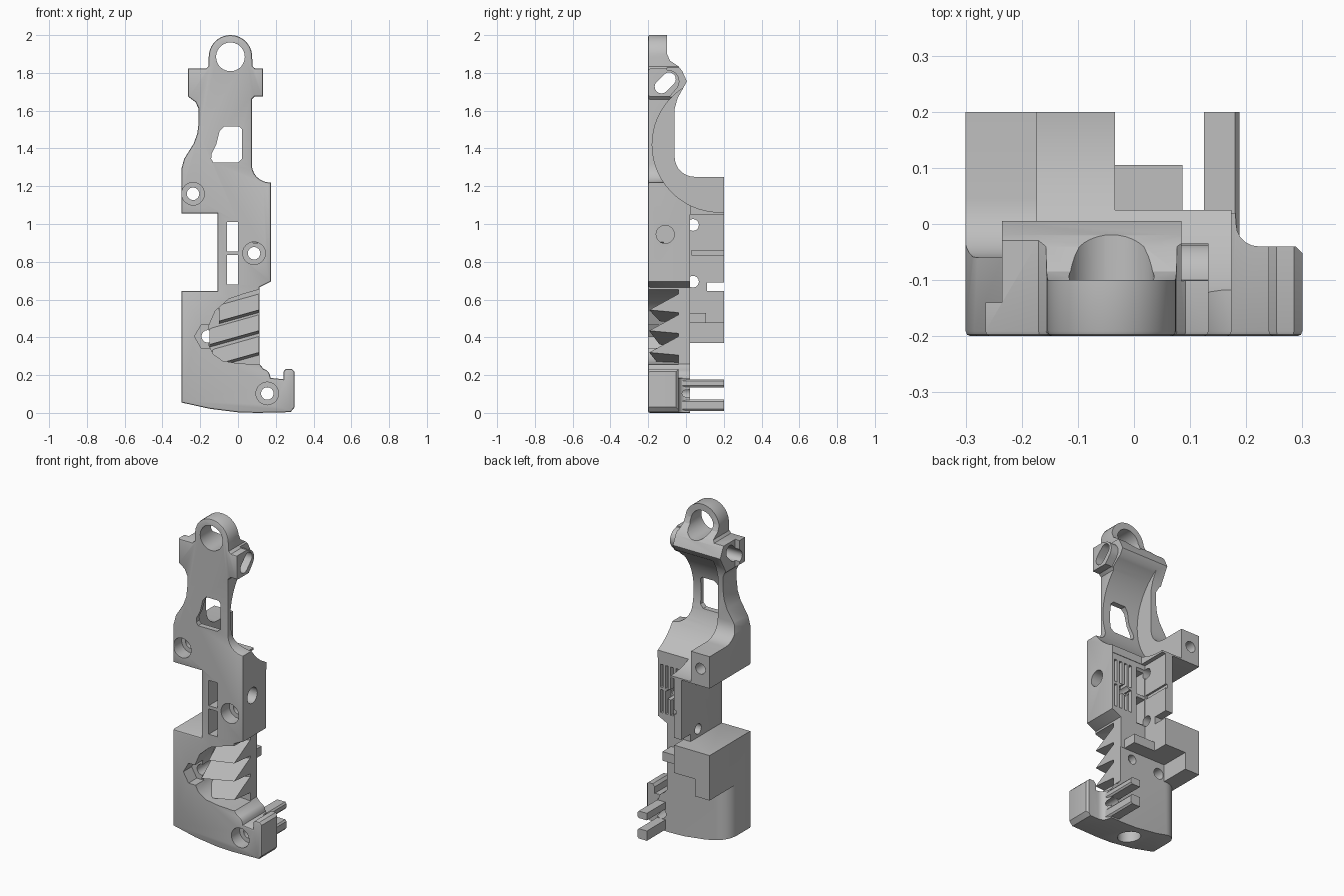
import bpy, bmesh
from math import sin, cos, radians
from mathutils import Vector

if "Cube" in bpy.data.objects:
    bpy.data.objects.remove(bpy.data.objects["Cube"])

grey = bpy.data.materials.new("light grey plastic")
grey.use_nodes = True
COLOUR = (0.52, 0.52, 0.52, 1)
grey.diffuse_color = COLOUR
grey.node_tree.nodes["Principled BSDF"].inputs["Base Color"].default_value = COLOUR


def arc(cu, cv, r, a0, a1, n=10):
    steps = [radians(a0 + (a1 - a0) * i / n) for i in range(n + 1)]
    return [(cu + r * cos(a), cv + r * sin(a)) for a in steps]


def prism(name, pts, axis, lo, hi, round_front=0):
    """Extrude a 2D profile along an axis; the two other axes keep x, y, z order."""
    place = {"x": lambda u, v, d: (d, u, v), "y": lambda u, v, d: (u, d, v),
             "z": lambda u, v, d: (u, v, d)}[axis]
    bm = bmesh.new()
    face = bm.faces.new([bm.verts.new(place(u, v, lo)) for u, v in pts])
    ext = bmesh.ops.extrude_face_region(bm, geom=[face])
    top = [g for g in ext["geom"] if isinstance(g, bmesh.types.BMVert)]
    bmesh.ops.translate(bm, verts=top, vec=Vector(place(0, 0, hi - lo)))
    bmesh.ops.recalc_face_normals(bm, faces=bm.faces)
    if round_front:
        rim = [e for e in bm.edges if all(abs(v.co.y - lo) < 1e-5 for v in e.verts)]
        bmesh.ops.bevel(bm, geom=rim, offset=round_front, segments=2, profile=0.5,
                        affect="EDGES", clamp_overlap=False)
    mesh = bpy.data.meshes.new(name)
    bm.to_mesh(mesh)
    bm.free()
    mesh.materials.append(grey)
    ob = bpy.data.objects.new(name, mesh)
    bpy.context.collection.objects.link(ob)
    return ob


def box(name, x0, x1, y0, y1, z0, z1):
    return prism(name, [(x0, y0), (x1, y0), (x1, y1), (x0, y1)], "z", z0, z1)


def cut_away(target, tools):
    for tool in tools:
        tool.hide_render = True
        mod = target.modifiers.new("cut", "BOOLEAN")
        mod.operation, mod.object, mod.solver = "DIFFERENCE", tool, "EXACT"
    bpy.context.view_layer.update()
    graph = bpy.context.evaluated_depsgraph_get()
    mesh = bpy.data.meshes.new_from_object(target.evaluated_get(graph))
    target.modifiers.clear()
    target.data = mesh
    for tool in tools:
        bpy.data.objects.remove(tool)


# Front outline of the whole frame
outline = (
    arc(-0.04, 1.885, 0.115, 180, 0, 20)
    + [(0.077, 1.835), (0.092, 1.822), (0.133, 1.822), (0.133, 1.675), (0.088, 1.675), (0.073, 1.66)]
    + arc(0.168, 1.315, 0.095, 180, 265, 6)
    + [(0.174, 1.22), (0.174, 0.695), (0.113, 0.665), (0.113, 0.26)]
    + arc(0.122, 0.185, 0.05, 75, 0, 4)
    + [(0.24, 0.178), (0.24, 0.218), (0.254, 0.233), (0.285, 0.233), (0.3, 0.218),
       (0.3, 0.03), (0.278, 0.004), (0.1, 0), (0, 0.003), (-0.15, 0.022), (-0.3, 0.055),
       (-0.3, 0.645), (-0.108, 0.645), (-0.108, 1.055), (-0.3, 1.055), (-0.3, 1.29),
       (-0.285, 1.345), (-0.235, 1.425), (-0.215, 1.48), (-0.208, 1.54), (-0.208, 1.61),
       (-0.225, 1.645), (-0.265, 1.675), (-0.265, 1.822), (-0.17, 1.822), (-0.157, 1.835)])
frame = prism("main_frame", outline, "y", -0.2, 0.2, 0.009)

cuts = []
# Side profile: everything behind ring, cross bar and side rail
back = ([(0.3, 2.1), (-0.1, 2.1), (-0.1, 1.9), (-0.085, 1.865), (-0.04, 1.835), (-0.02, 1.81),
         (0.005, 1.755), (-0.045, 1.665), (-0.06, 1.61)]
        + arc(0.045, 1.355, 0.105, 180, 270, 8) + [(0.3, 1.25)])
cuts.append(prism("back_relief", back, "x", -0.4, 0.4))
# Cylindrical scoop, open on one side
cuts.append(prism("scoop", arc(0.178, 1.42, 0.357, 0, 354, 59), "x", -0.173, 0.4))
# Stepped back
cuts += [
    box("upper_step", -0.034, 0.4, 0.025, 0.3, 1.05, 1.3),
    box("middle_step", -0.06, 0.4, 0.022, 0.3, -0.1, 1.051),
    box("low_step", -0.4, 0.4, 0.02, 0.3, -0.1, 0.37),
    box("block_step", -0.2, 0.4, 0.02, 0.3, 0.36, 0.475),
    box("wall_notch", -0.12, 0.4, 0.11, 0.3, 0.645, 0.69),
    box("wall_groove", -0.072, 0.0, 0.03, 0.3, 0.835, 0.86),
    box("left_wing_relief", -0.4, -0.235, -0.14, 0.1, 1.64, 1.9),
]
# Rounded back of the right wing
wing = ([(0.1, 1.6), (0.1, 1.9), (-0.11, 1.9), (-0.1, 1.815)]
        + arc(-0.095, 1.755, 0.06, 85, -50, 8) + [(-0.09, 1.67), (-0.09, 1.6)])
cuts.append(prism("right_wing_relief", wing, "x", 0.085, 0.3))
knob = [(0.4, 0.1), (0.175, 0.1), (0.182, 0)] + arc(0.222, 0, 0.04, 180, 270, 5)
knob += [(0.288, -0.04), (0.31, -0.062), (0.4, -0.062)]
cuts.append(prism("knob_relief", knob, "z", -0.1, 0.3))
corner = [(-0.4, 0.1), (-0.4, -0.06)] + arc(-0.215, -0.065, 0.085, 180, 90, 8) + [(-0.2, 0.1)]
cuts.append(prism("corner_relief", corner, "z", -0.1, 0.37))

# Ring eye, window and twin slots
cuts.append(prism("eye", arc(-0.04, 1.885, 0.076, 0, 350, 35), "y", -0.3, 0.1))
window = ([(-0.13, 1.325), (0.0, 1.325), (0.022, 1.345), (0.022, 1.5), (0.008, 1.515),
           (-0.075, 1.515), (-0.098, 1.49), (-0.115, 1.42), (-0.14, 1.37), (-0.142, 1.345)])
cuts.append(prism("window", window, "y", -0.3, 0.3))
for z in (0.68, 0.855):
    cuts.append(box("slot", -0.058, 0.0, -0.3, 0.3, z, z + 0.155))

# Screw holes with counterbores, and a hexagonal nut pocket
for x, z, sides in ((-0.238, 1.16, 24), (0.085, 0.845, 24), (0.155, 0.103, 24), (-0.16, 0.405, 6)):
    r = 0.06 if sides > 6 else 0.07
    cuts.append(prism("pocket", arc(x, z, r, 0, 360 - 360 / sides, sides - 1), "y", -0.3, -0.12))
    cuts.append(prism("bore", arc(x, z, 0.033, 0, 345, 23), "y", -0.3, 0.3))
cuts.append(prism("rear_hole", arc(0.03, 0.425, 0.028, 0, 345, 23), "y", -0.025, 0.1))

# Cross holes along x, bottom socket, cross bar slot
for z in (0.695, 0.995):
    cuts.append(prism("wall_hole", arc(0.037, z, 0.031, 0, 345, 23), "x", -0.2, 0.0))
cuts.append(prism("side_hole", arc(-0.11, 0.945, 0.048, 0, 345, 23), "x", 0.08, 0.3))
cuts.append(prism("bottom_socket", arc(-0.04, -0.09, 0.065, 0, 345, 23), "z", -0.1, 0.15))
oval = arc(-0.09, 1.767, 0.036, -45, 135, 8) + arc(-0.13, 1.727, 0.036, 135, 315, 8)
cuts.append(prism("bar_slot", oval, "x", -0.4, 0.4))

# Vent grooves on the back
for x in (0.035, 0.07, 0.105, 0.14):
    for z in (0.72, 0.875):
        cuts.append(box("vent", x, x + 0.018, -0.03, 0.1, z, z + 0.14))

# Front recess, open to the side
recess = [(0.25, 0.25), (0.0, 0.262), (-0.08, 0.275), (-0.13, 0.31), (-0.155, 0.36),
          (-0.155, 0.46), (-0.12, 0.54), (-0.05, 0.602), (0.03, 0.63), (0.109, 0.652), (0.25, 0.665)]
cuts.append(prism("recess", recess, "y", -0.3, -0.04))
cut_away(frame, cuts)

# Sloping sawtooth grip inside the recess, shallower toward its inner end
for i, (z, left) in enumerate(((0.35, -0.135), (0.465, -0.15), (0.575, -0.1))):
    tooth = prism("gripping_tooth_%d" % (i + 1),
                  [(-0.03, z - 0.045), (-0.03, z + 0.06), (-0.195, z - 0.03)], "x", left, 0.111)
    for v in tooth.data.vertices:
        v.co.z += 0.28 * (v.co.x - 0.111)
        if v.co.x < 0 and v.co.y < -0.1:
            v.co.y = -0.14

# Rear shelf bar and pair of prongs
box("rear_shelf", -0.21, 0.086, 0.0, 0.105, 0.475, 0.53)
for name, z0, z1 in (("lower_prong", 0.01, 0.07), ("upper_prong", 0.135, 0.178)):
    section = [(0.125, z0), (0.18, z0), (0.188, z0 + 0.01), (0.188, z1 - 0.01), (0.18, z1), (0.125, z1)]
    prism(name, section, "y", -0.02, 0.2)

# Smooth curved faces, keep edges sharp
bpy.ops.object.select_all(action="DESELECT")
for ob in bpy.context.collection.objects:
    if ob.type == "MESH":
        ob.select_set(True)
        bpy.context.view_layer.objects.active = ob
bpy.ops.object.shade_smooth_by_angle(angle=radians(30))
